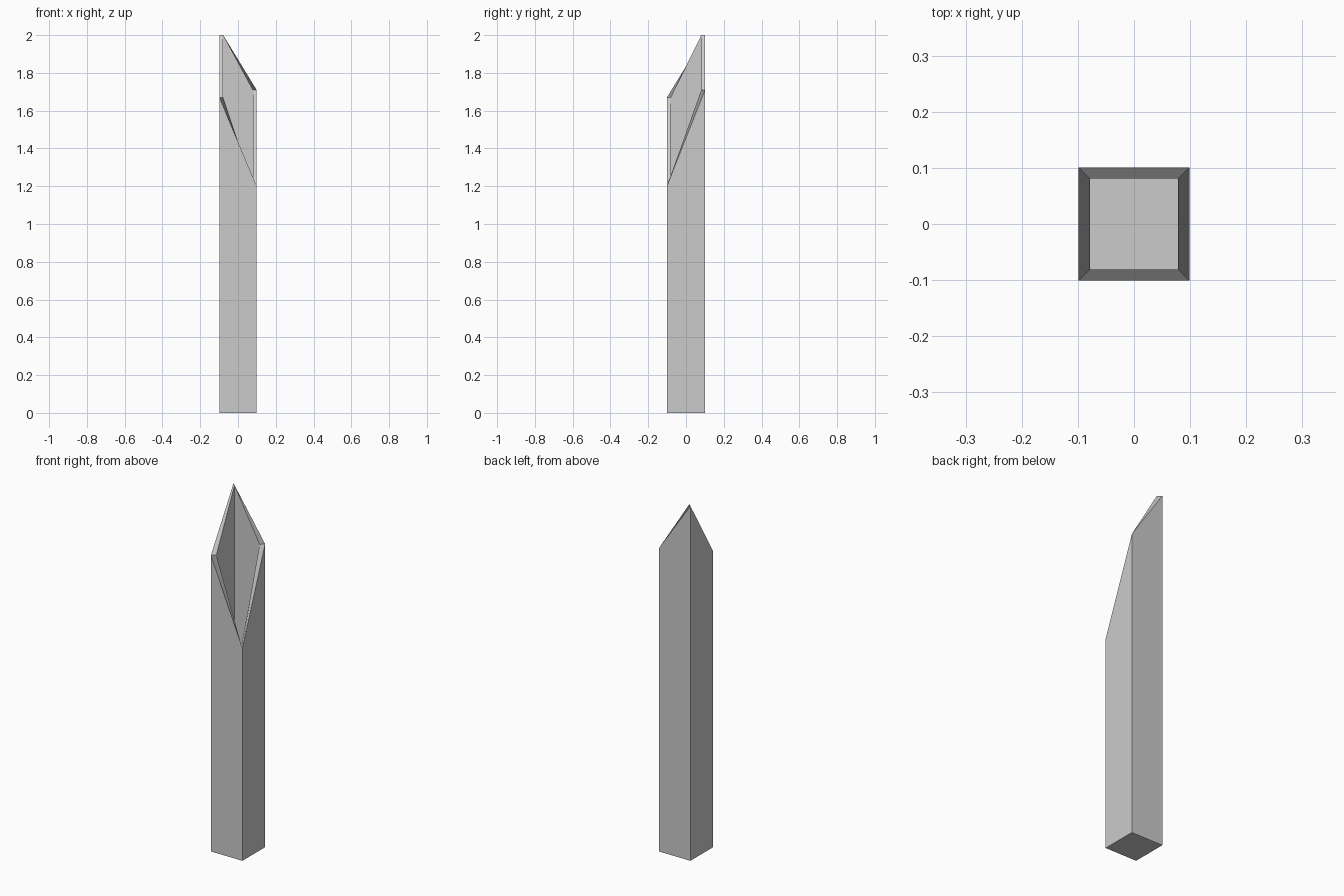
import bpy, bmesh

if "Cube" in bpy.data.objects:
    bpy.data.objects.remove(bpy.data.objects["Cube"])

HX, HY, WALL = 0.0985, 0.101, 0.02
# corner signs and the height of the slanted cut at each corner
CORNERS = [(-1, -1, 1.67), (1, -1, 1.2), (1, 1, 1.71), (-1, 1, 2.0)]

bm = bmesh.new()


def ring(inset, floor=None):
    return [bm.verts.new((sx * (HX - inset), sy * (HY - inset),
                          z if floor is None else floor))
            for sx, sy, z in CORNERS]


def bridge(a, b):
    for i in range(4):
        j = (i + 1) % 4
        bm.faces.new((a[i], a[j], b[j], b[i]))


# outer base, outer rim, inner rim, inner floor
rings = [ring(0, 0), ring(0), ring(WALL), ring(WALL, WALL)]
for lower, upper in zip(rings, rings[1:]):
    bridge(lower, upper)
bm.faces.new(rings[0][::-1])
bm.faces.new(rings[-1])
bmesh.ops.recalc_face_normals(bm, faces=bm.faces[:])

# hollow square post with a slanted open top
mesh = bpy.data.meshes.new("hollow_stake")
bm.to_mesh(mesh)
bm.free()
bpy.context.collection.objects.link(bpy.data.objects.new("hollow_stake", mesh))
